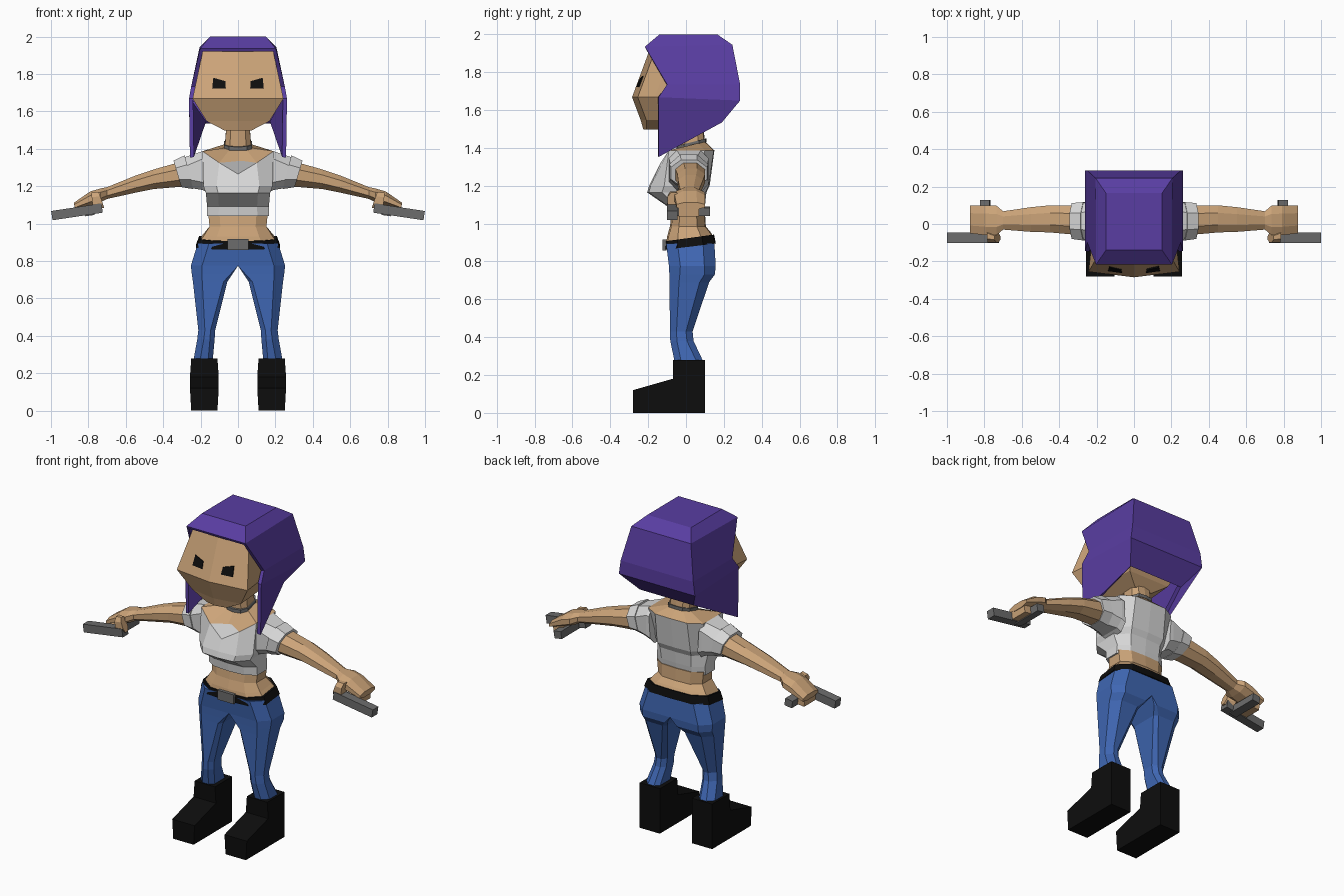
import bpy, bmesh, math
from mathutils import Vector

if "Cube" in bpy.data.objects:
    bpy.data.objects.remove(bpy.data.objects["Cube"])


def material(name, rgb):
    m = bpy.data.materials.new(name)
    m.diffuse_color = (*rgb, 1)
    m.use_nodes = True
    m.node_tree.nodes["Principled BSDF"].inputs["Base Color"].default_value = m.diffuse_color
    return m


SKIN = material("skin", (0.60, 0.37, 0.19))
WHITE = material("white cloth", (0.68, 0.68, 0.68))
BLUE = material("blue denim", (0.05, 0.135, 0.45))
BLACK = material("black leather", (0.004, 0.004, 0.004))
GREY = material("grey metal", (0.15, 0.15, 0.15))
PURPLE = material("purple hair", (0.10, 0.047, 0.36))


def finish(name, bm, mat, mirror=False):
    bmesh.ops.remove_doubles(bm, verts=bm.verts, dist=0.0005)
    bmesh.ops.recalc_face_normals(bm, faces=bm.faces)
    me = bpy.data.meshes.new(name)
    bm.to_mesh(me)
    bm.free()
    me.materials.append(mat)
    ob = bpy.data.objects.new(name, me)
    bpy.context.collection.objects.link(ob)
    if mirror:
        ob.modifiers.new("mirror", "MIRROR").use_clip = False
    return ob


def loft(name, rings, mat, mirror=False):
    """Skin a list of equal-length point rings and cap both ends."""
    bm = bmesh.new()
    vs = [[bm.verts.new(p) for p in r] for r in rings]
    n = len(vs[0])
    for a, b in zip(vs, vs[1:]):
        for i in range(n):
            j = (i + 1) % n
            bm.faces.new((a[i], a[j], b[j], b[i]))
    bm.faces.new(vs[0][::-1])
    bm.faces.new(vs[-1])
    return finish(name, bm, mat, mirror)


def sym(half):
    """Full ring from a half ring running front centre to back centre."""
    return half + [(-x, y, z) for x, y, z in reversed(half) if x > 0]


def body(hw, yf, yb, zf, zb=None):
    """Torso ring with ten corners, optionally tilted front to back."""
    zb = zf if zb is None else zb
    pts = [(0, yf), (.62 * hw, yf + .008), (hw, yf + .25 * (yb - yf)),
           (hw, yf + .75 * (yb - yf)), (.62 * hw, yb - .005), (0, yb)]
    return sym([(x, y, zf + (zb - zf) * (y - yf) / (yb - yf)) for x, y in pts])


def leg_ring(z, x0, x1, y0, y1, ci=.025, co=.035):
    """Chamfered rectangle across a leg; ci / co are inner / outer chamfers."""
    return [(x0 + ci, y0, z), (x1 - co, y0, z), (x1, y0 + co, z), (x1, y1 - co, z),
            (x1 - co, y1, z), (x0 + ci, y1, z), (x0, y1 - ci, z), (x0, y0 + ci, z)]


def arm_ring(xb, xt, y0, y1, z0, z1, c=.28):
    """Chamfered rectangle across an arm, leaning from xb (bottom) to xt (top)."""
    out = []
    for u, v in [(c, 0), (1 - c, 0), (1, c), (1, 1 - c), (1 - c, 1), (c, 1), (0, 1 - c), (0, c)]:
        out.append((xb + (xt - xb) * v, y0 + (y1 - y0) * u, z0 + (z1 - z0) * v))
    return out


def box(name, c, s, mat, tilt=0.0, mirror=False):
    bm = bmesh.new()
    bmesh.ops.create_cube(bm, size=1)
    bmesh.ops.scale(bm, vec=s, verts=bm.verts)
    for v in bm.verts:
        x, y, z = v.co
        v.co = Vector((c[0] + x * math.cos(tilt) + z * math.sin(tilt), c[1] + y,
                       c[2] - x * math.sin(tilt) + z * math.cos(tilt)))
    return finish(name, bm, mat, mirror)


# Boots: side profile lofted across the width
profile = [(-.28, 0), (-.28, .12), (-.07, .18), (-.07, .28), (.10, .28), (.10, 0)]
loft("boots", [[(.18 + s * (.07 if z > .25 or z == 0 else .077), y, z) for y, z in profile]
               for s in (-1, 1)], BLACK, True)

# Jeans: one half lofted from waist to ankle, then mirrored
loft("jeans", [
    leg_ring(.895, 0, .215, -.105, .15, 0, .06),
    leg_ring(.775, 0, .252, -.09, .157, 0, .06),
    leg_ring(.73, .03, .247, -.088, .152, .01, .055),
    leg_ring(.69, .057, .241, -.087, .122, .02, .05),
    leg_ring(.43, .122, .212, -.085, .035),
    leg_ring(.38, .125, .218, -.083, .04),
    leg_ring(.27, .135, .238, -.06, .092)], BLUE, True)

# Belt and buckle
loft("belt", [body(.225, -.112, .158, .862, .895), body(.208, -.108, .148, .907, .942)], BLACK)
box("belt_buckle", (0, -.113, .888), (.11, .02, .058), GREY)

# Bare waist
loft("waist", [body(.205, -.105, .145, .895, .93), body(.182, -.10, .13, .93, .955),
               body(.152, -.085, .105, .985), body(.16, -.075, .10, 1.06)], SKIN)

# Cropped shirt with a V neckline
neckline = sym([(0, -.162, 1.265), (.10, -.132, 1.325), (.19, -.09, 1.387),
                (.19, .10, 1.387), (.11, .147, 1.387), (0, .15, 1.387)])
loft("shirt", [body(.167, -.095, .092, 1.04), body(.165, -.10, .10, 1.092),
               body(.172, -.205, .108, 1.165), body(.185, -.195, .125, 1.20),
               neckline], WHITE)

# Upper chest and neck, rising out of the neckline
loft("chest_and_neck", [neckline, body(.07, -.04, .10, 1.395, 1.435),
                        body(.062, -.045, .09, 1.53)], SKIN)
loft("choker", [body(.076, -.05, .107, 1.39, 1.43), body(.076, -.05, .107, 1.41, 1.45)], GREY)

# Sleeves with a cuff
loft("sleeves", [arm_ring(.16, .175, -.085, .12, 1.165, 1.387, .2),
                 arm_ring(.19, .19, -.09, .12, 1.18, 1.387, .2),
                 arm_ring(.25, .295, -.08, .112, 1.19, 1.352)], WHITE, True)
loft("sleeve_cuffs", [arm_ring(.24, .285, -.088, .117, 1.185, 1.365),
                      arm_ring(.303, .345, -.08, .112, 1.195, 1.337)], WHITE, True)

# Arms running into flattened hands
loft("arms", [arm_ring(.27, .29, -.06, .10, 1.20, 1.335),
              arm_ring(.45, .45, -.045, .10, 1.185, 1.29),
              arm_ring(.55, .55, -.042, .09, 1.165, 1.256),
              arm_ring(.70, .70, -.03, .068, 1.132, 1.195),
              arm_ring(.735, .735, -.06, .098, 1.115, 1.188),
              arm_ring(.79, .79, -.06, .10, 1.095, 1.172),
              arm_ring(.872, .877, -.05, .10, 1.075, 1.112)], SKIN, True)
loft("thumbs", [arm_ring(.715, .745, -.098, -.05, 1.085, 1.17),
                arm_ring(.775, .785, -.098, -.03, 1.08, 1.165)], SKIN, True)
box("fingers", (.83, .015, 1.065), (.07, .11, .045), SKIN, .12, True)

# Hand-held gadgets: long barrel in front, grip through the fist
box("barrels", (.861, -.073, 1.063), (.272, .055, .05), GREY, .15, True)
box("grips", (.795, .025, 1.065), (.05, .205, .045), GREY, .15, True)


# Head: faceted face with a forward ridge over the jaw
def head_ring(z, hw, yf, hb, yb, off=.03):
    return sym([(0, yf, z), (hw, yf + off, z), (hw * .96, yf + .12, z),
                (hb, yb, z), (0, yb, z)])


loft("head", [head_ring(1.497, .07, -.225, .06, .08, .015),
              head_ring(1.548, .168, -.24, .14, .13),
              head_ring(1.668, .243, -.285, .19, .20),
              head_ring(1.925, .188, -.19, .16, .19)], SKIN)


# Eyes: thin plates following the face
def face_y(x, z):
    return -.285 + (1.668 - z) / (1.668 - 1.925) * .095 + .03 * x / .22


eye = [(.065, 1.722), (.138, 1.722), (.132, 1.78), (.068, 1.762)]
loft("eyes", [[(x, face_y(x, z) + d, z) for x, z in eye] for d in (-.006, .003)], BLACK, True)

# Hair: open shell (front half-width, front y/z, back half-width, back y/z)
rows = [(.15, -.14, 2.0, .15, .165, 2.0), (.203, -.217, 1.935, .205, .245, 1.945),
        (.25, -.10, 1.735, .25, .286, 1.735), (.262, -.145, 1.668, .262, .286, 1.65),
        (.257, -.145, 1.352, .185, .19, 1.535)]
bm = bmesh.new()
vs = [[bm.verts.new(p) for p in ((-a, y0, z0), (a, y0, z0), (b, y1, z1), (-b, y1, z1))]
      for a, y0, z0, b, y1, z1 in rows]
bm.faces.new(vs[0])
for k, (a, b) in enumerate(zip(vs, vs[1:])):
    for i in range(4):
        if i == 0 and k > 0:
            continue  # face opening
        j = (i + 1) % 4
        bm.faces.new((a[i], b[i], b[j], a[j]))
hair = finish("hair", bm, PURPLE)
shell = hair.modifiers.new("thickness", "SOLIDIFY")
shell.thickness = .022
shell.offset = -1
